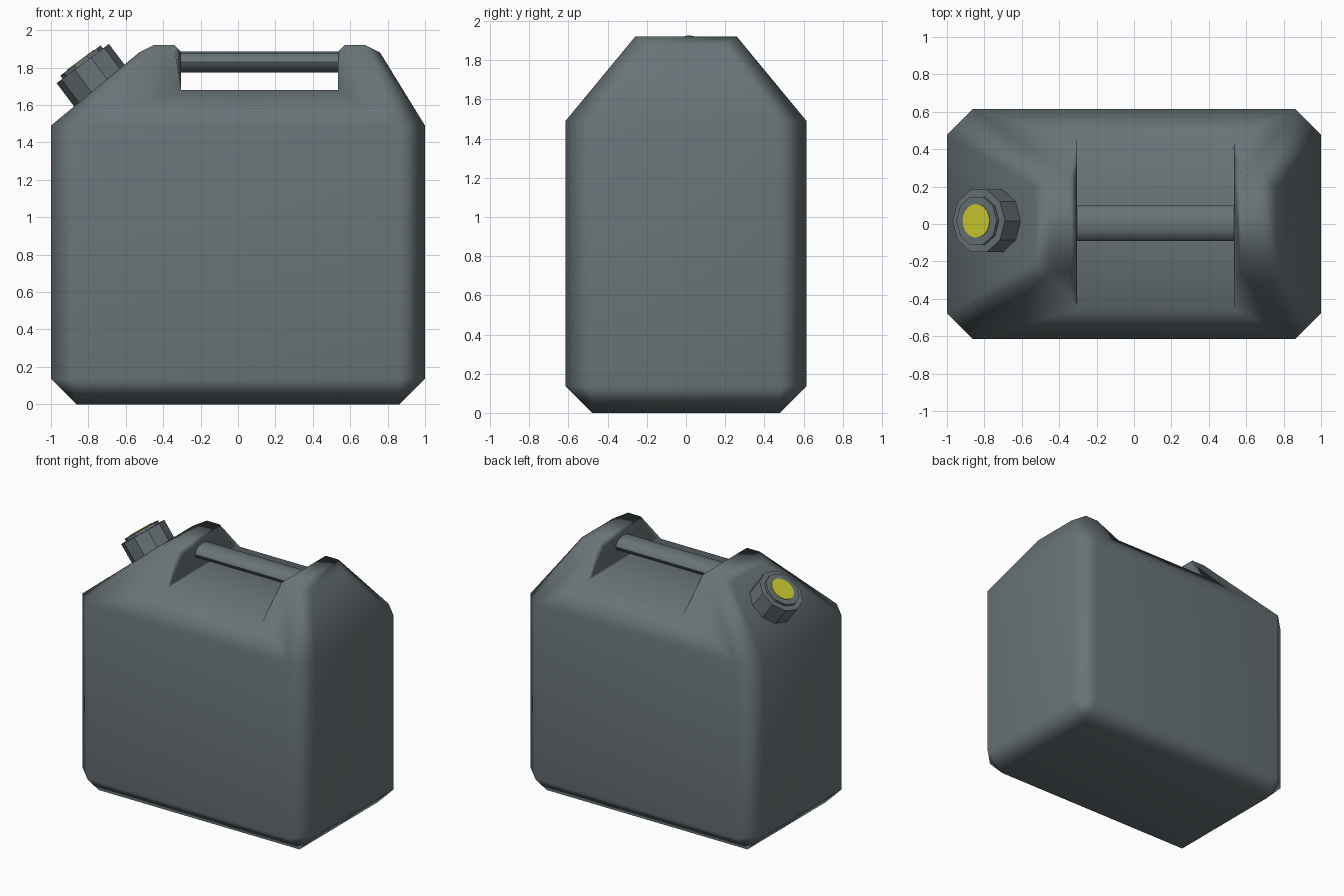
import bpy, bmesh, math
from mathutils import Vector, Matrix

cube = bpy.data.objects.get("Cube")
if cube:
    bpy.data.objects.remove(cube, do_unlink=True)


def material(name, rgb):
    m = bpy.data.materials.new(name)
    m.use_nodes = True
    m.diffuse_color = (*rgb, 1)
    bsdf = m.node_tree.nodes["Principled BSDF"]
    bsdf.inputs["Base Color"].default_value = (*rgb, 1)
    bsdf.inputs["Roughness"].default_value = 0.6
    return m


GREY = material("slate grey plastic", (0.14, 0.172, 0.185))
YELLOW = material("yellow label", (0.62, 0.62, 0.03))


def make(name, bm, mat):
    bmesh.ops.recalc_face_normals(bm, faces=bm.faces)
    me = bpy.data.meshes.new(name)
    bm.to_mesh(me)
    bm.free()
    me.materials.append(mat)
    ob = bpy.data.objects.new(name, me)
    bpy.context.collection.objects.link(ob)
    return ob


def activate(ob):
    bpy.ops.object.select_all(action='DESELECT')
    ob.select_set(True)
    bpy.context.view_layer.objects.active = ob


def smooth(ob, degrees):
    activate(ob)
    bpy.ops.object.shade_smooth_by_angle(angle=math.radians(degrees))


# Body: hull of a chamfered box with a hipped shoulder
W, D, C, SHOULDER, TOP = 1.0, 0.615, 0.137, 1.49, 1.92


def roof_y(z):
    return D - (z - SHOULDER) * 0.826


half = [(s * (W - C), D - C, 0) for s in (-1, 1)]
for z in (C, SHOULDER):
    for s in (-1, 1):
        half += [(s * W, D - C, z), (s * (W - C), D, z)]
half += [(-0.58, 0.22, 1.82), (-0.46, roof_y(1.82), 1.82), (-0.53, 0.2, 1.88),
         (-0.45, roof_y(TOP), TOP), (0.76, 0.19, 1.88),
         (0.69, roof_y(1.88), 1.88), (0.68, roof_y(TOP), TOP)]
bm = bmesh.new()
for x, y, z in half:
    for s in (-1, 1):
        bm.verts.new((x, s * y, z))
bmesh.ops.convex_hull(bm, input=bm.verts)
bmesh.ops.dissolve_limit(bm, angle_limit=math.radians(1), verts=bm.verts, edges=bm.edges)
body = make("can_body", bm, GREY)

# Grip recess cut across the top
X0, X1, FLOOR = -0.305, 0.535, 1.68
bm = bmesh.new()
bmesh.ops.create_cube(bm, size=1, matrix=Matrix.Translation(((X0 + X1) / 2, 0, FLOOR + 0.5))
                      @ Matrix.Diagonal((X1 - X0, 2, 1, 1)))
cutter = make("recess_cutter", bm, GREY)
cutter.hide_render = True
cut = body.modifiers.new("recess", 'BOOLEAN')
cut.operation, cut.solver, cut.object = 'DIFFERENCE', 'EXACT', cutter
activate(body)
bpy.ops.object.modifier_apply(modifier=cut.name)
bpy.data.objects.remove(cutter, do_unlink=True)

# Chamfer all edges bounding the recess end walls
bm = bmesh.new()
bm.from_mesh(body.data)
bmesh.ops.dissolve_limit(bm, angle_limit=math.radians(1), verts=bm.verts, edges=bm.edges)
rim = [e for e in bm.edges
       if any(all(abs(v.co.x - x) < 0.002 for v in e.verts) for x in (X0, X1))]
bmesh.ops.bevel(bm, geom=rim, offset=0.036, segments=1, affect='EDGES', clamp_overlap=True)
bm.to_mesh(body.data)
bm.free()
smooth(body, 62)
wn = body.modifiers.new("weighted_normals", 'WEIGHTED_NORMAL')
wn.keep_sharp = True

# Handle: flattened bar spanning the recess
bm = bmesh.new()
bmesh.ops.create_cone(bm, cap_ends=True, segments=12, radius1=1, radius2=1, depth=X1 - X0 + 0.06,
                      matrix=Matrix.Translation(((X0 + X1) / 2, 0.003, 1.83))
                      @ Matrix.Diagonal((1, 0.095, 0.055, 1))
                      @ Matrix.Rotation(math.pi / 2, 4, 'Y'))
smooth(make("handle_bar", bm, GREY), 40)

# Spout cap: stacked discs along the normal of the sloped shoulder
AXIS = Vector((-0.6, 0, 0.8))
TILT = AXIS.to_track_quat('Z', 'Y').to_matrix().to_4x4()
RIM = Vector((-0.83, 0.017, 1.822))


def disc(name, radius, low, high, sides, mat):
    b = bmesh.new()
    bmesh.ops.create_cone(b, cap_ends=True, segments=sides, radius1=radius, radius2=radius,
                          depth=high - low,
                          matrix=Matrix.Translation(RIM + AXIS * (low + high) / 2) @ TILT)
    return make(name, b, mat)


disc("cap_body", 0.175, -0.24, 0, 10, GREY)
disc("cap_lid", 0.135, -0.02, 0.02, 10, GREY)
disc("cap_label", 0.09, 0.018, 0.024, 20, YELLOW)
